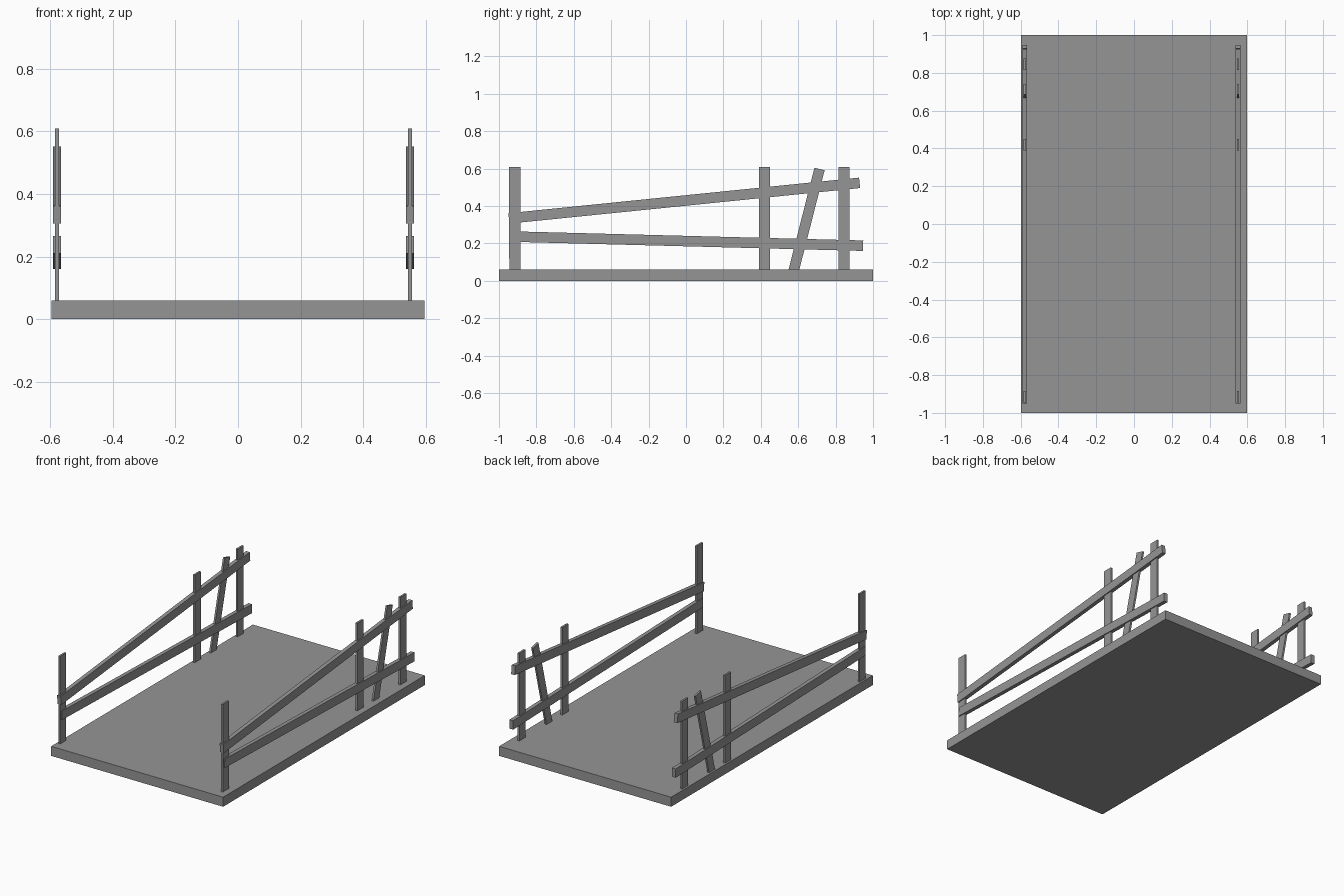
import bpy
import math

default = bpy.data.objects.get("Cube")
if default:
    bpy.data.objects.remove(default, do_unlink=True)

grey = bpy.data.materials.new("plain_grey")
grey.use_nodes = True
colour = (0.3, 0.3, 0.3, 1)
grey.diffuse_color = colour
grey.node_tree.nodes["Principled BSDF"].inputs["Base Color"].default_value = colour


def box(name, centre, size, tilt=0):
    """Box with its size applied, tilted about the x axis."""
    bpy.ops.mesh.primitive_cube_add(size=1, location=centre)
    ob = bpy.context.object
    ob.name = name
    ob.scale = size
    bpy.ops.object.transform_apply(location=False, rotation=False, scale=True)
    ob.rotation_euler.x = tilt
    ob.data.materials.append(grey)


def plank(name, x, start, end, thickness, width):
    """Plank running between two (y, z) points."""
    dy, dz = end[0] - start[0], end[1] - start[1]
    centre = (x, (start[0] + end[0]) / 2, (start[1] + end[1]) / 2)
    box(name, centre, (thickness, math.hypot(dy, dz), width), math.atan2(dz, dy))


# Floor slab
FLOOR = 0.06
box("floor", (0, 0, FLOOR / 2), (1.194, 2, FLOOR))

# One broken fence along each long edge
for side, x in (("left", 0.55), ("right", -0.579)):
    for place, y in (("front", -0.915), ("middle", 0.42), ("back", 0.845)):
        plank(f"{side}_{place}_post", x, (y, FLOOR - 0.01), (y, 0.61), 0.012, 0.06)
    plank(f"{side}_leaning_post", x, (0.572, 0.04), (0.714, 0.598), 0.012, 0.056)
    plank(f"{side}_upper_rail", x, (-0.947, 0.334), (0.928, 0.524), 0.025, 0.056)
    plank(f"{side}_lower_rail", x, (-0.935, 0.237), (0.947, 0.188), 0.025, 0.056)
